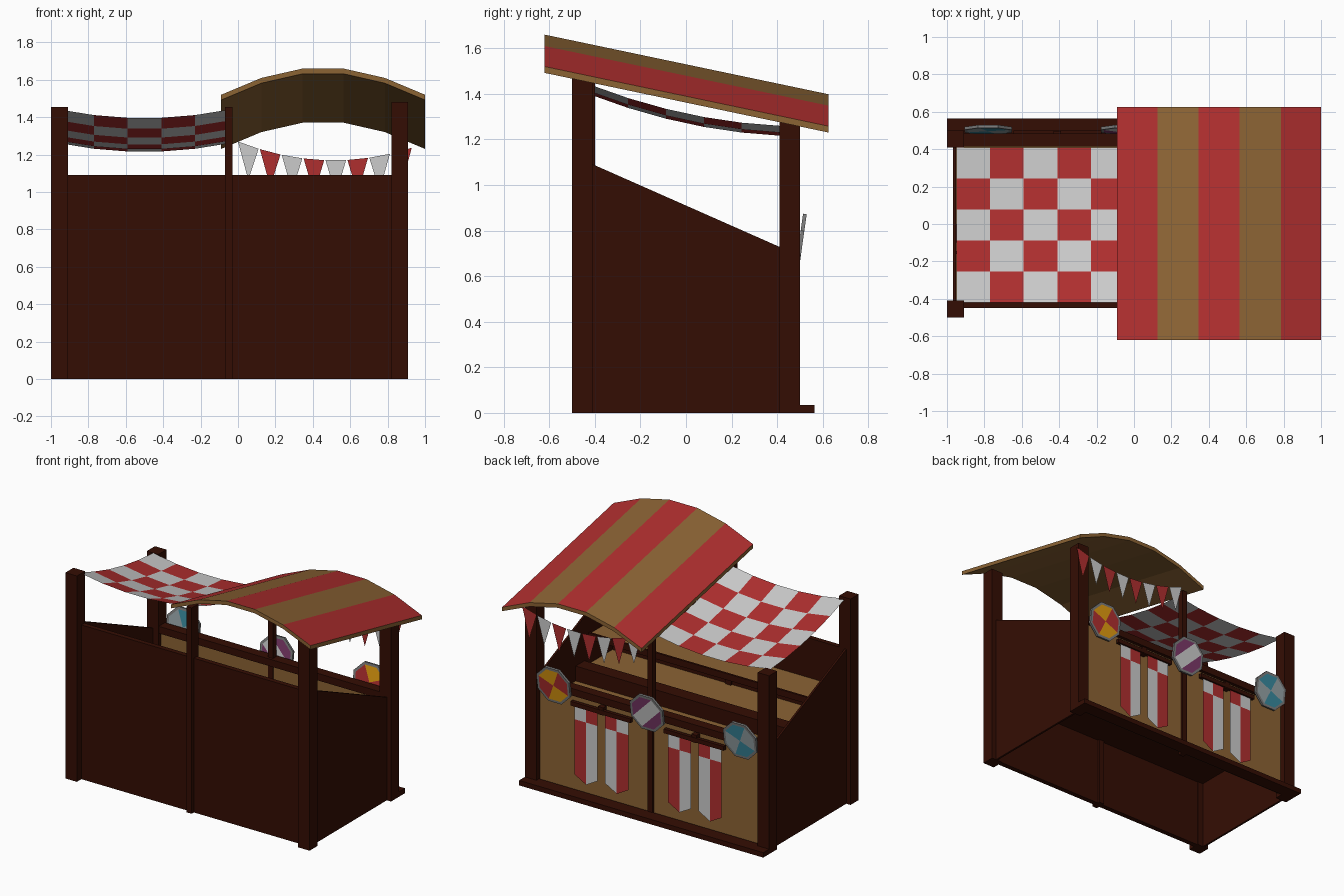
import bpy, math
from mathutils import Matrix, Vector

if "Cube" in bpy.data.objects:
    bpy.data.objects.remove(bpy.data.objects["Cube"])


def mat(name, rgb):
    m = bpy.data.materials.new(name)
    m.diffuse_color = (*rgb, 1)
    m.use_nodes = True
    m.node_tree.nodes["Principled BSDF"].inputs["Base Color"].default_value = m.diffuse_color
    return m


WOOD = mat("dark_wood", (0.034, 0.004, 0.001))
TAN = mat("tan_wood", (0.26, 0.125, 0.034))
RED = mat("red_cloth", (0.43, 0.028, 0.028))
WHITE = mat("white_cloth", (0.58, 0.58, 0.58))
TEAL = mat("teal_paint", (0.04, 0.25, 0.34))
PALE = mat("pale_paint", (0.3, 0.36, 0.38))
GOLD = mat("gold_paint", (0.75, 0.33, 0.005))
PURPLE = mat("purple_paint", (0.2, 0.04, 0.14))
GREY = mat("grey_rim", (0.2, 0.2, 0.2))


def mesh(name, verts, faces, mats, idx=None):
    me = bpy.data.meshes.new(name)
    me.from_pydata(verts, [], faces)
    for m in mats:
        me.materials.append(m)
    for p, i in zip(me.polygons, idx or [0] * len(faces)):
        p.material_index = i
    ob = bpy.data.objects.new(name, me)
    bpy.context.collection.objects.link(ob)
    return ob


def box(name, x0, x1, y0, y1, z0, z1, m=WOOD):
    v = [(x, y, z) for x in (x0, x1) for y in (y0, y1) for z in (z0, z1)]
    f = [(0, 1, 3, 2), (4, 6, 7, 5), (0, 4, 5, 1), (2, 3, 7, 6), (0, 2, 6, 4), (1, 5, 7, 3)]
    return mesh(name, v, f, [m])


# Corner and middle posts
for side, x, zf, zb in (("left", -1, 1.455, 1.26), ("right", 0.82, 1.48, 1.28)):
    box(f"{side}_front_post", x, x + 0.09, -0.5, -0.41, 0, zf)
    box(f"{side}_back_post", x, x + 0.09, 0.41, 0.5, 0, zb)
box("middle_front_post", -0.07, -0.03, -0.475, -0.4, 0, 1.455)
box("middle_back_post", -0.07, -0.03, 0.435, 0.475, 0, 1.27)

# Front wall and sloping side walls
box("front_wall", -0.955, 0.865, -0.45, -0.415, 0, 1.09)
for side, x in (("left", -0.967), ("right", 0.863)):
    prof = [(-0.43, 0), (0.43, 0), (0.43, 0.72), (-0.43, 1.1)]
    v = [(x + d, y, z) for d in (0, 0.014) for y, z in prof]
    f = [(3, 2, 1, 0), (4, 5, 6, 7)] + [(i, (i + 1) % 4, (i + 1) % 4 + 4, i + 4) for i in range(4)]
    mesh(f"{side}_wall", v, f, [WOOD])

# Counter side: panel, rail and base board
box("counter_panel", -0.95, 0.86, 0.44, 0.46, 0.02, 0.71, TAN)
box("counter_rail", -0.95, 0.86, 0.415, 0.485, 0.70, 0.75)
box("base_board", -1, 0.91, 0.47, 0.565, 0, 0.035)

# Display shelves inside: open upper shelf, lipped middle step, low tray
box("upper_shelf", -0.953, 0.863, -0.415, -0.16, 0.785, 0.81, TAN)
box("upper_shelf_lip", -0.953, 0.863, -0.16, -0.145, 0.775, 0.82)
box("shelf_base", -0.953, 0.863, -0.415, 0.44, 0.49, 0.51)
box("middle_shelf", -0.953, 0.863, -0.415, -0.1, 0.51, 0.6, TAN)
box("middle_shelf_lip", -0.953, 0.863, -0.1, 0.0, 0.51, 0.64)
box("lower_shelf", -0.953, 0.863, 0.0, 0.44, 0.51, 0.535, TAN)

# Arched striped roof, sheared down towards the counter
arch = [(-0.09, 1.52), (0.125, 1.61), (0.345, 1.66), (0.565, 1.66), (0.785, 1.61), (1.0, 1.52)]
v = [(x, y, z - t - 0.21 * (y + 0.62)) for y in (-0.62, 0.625) for t in (0, 0.028) for x, z in arch]
f, idx = [], []
for i in range(5):
    f += [(i, i + 1, i + 13, i + 12), (i + 7, i + 6, i + 18, i + 19),
          (i, i + 6, i + 7, i + 1), (i + 12, i + 13, i + 19, i + 18)]
    idx += [i % 2, 1, 1, 1]
f += [(0, 12, 18, 6), (5, 11, 23, 17)]
mesh("arched_roof", v, f, [RED, TAN], idx + [1, 1])

# Sagging checked awning
v, f, idx = [], [], []
for j in range(6):
    for i in range(6):
        s, t = i / 5, j / 5
        sag = 0.045 * 4 * s * (1 - s) + 0.035 * 4 * t * (1 - t)
        v.append((-0.95 + 0.9 * s, -0.42 + 0.83 * t, 1.44 - 0.18 * t - sag))
for j in range(5):
    for i in range(5):
        a = j * 6 + i
        f.append((a, a + 1, a + 7, a + 6))
        idx.append((i + j) % 2)
mesh("checked_awning", v, f, [WHITE, RED], idx)


# Bunting on a sagging line
def line_z(x):
    s = x / 0.94
    return 1.27 - 0.03 * s - 0.085 * 4 * s * (1 - s)


v, f, idx = [], [], []
for i in range(8):
    a = i * 0.117
    b = a + 0.11
    v += [(a, 0.503, line_z(a)), (b, 0.503, line_z(b)), ((a + b) / 2, 0.503, line_z((a + b) / 2) - 0.185)]
    f.append((3 * i, 3 * i + 1, 3 * i + 2))
    idx.append(i % 2)
mesh("bunting", v, f, [WHITE, RED], idx)


# Hanging bars with pairs of pointed banners
def banner(name, x, flip):
    v = [(x + dx, 0.488, z - (0.05 if z < 0.3 and dx == 0 else 0))
         for z in (0.65, 0.54, 0.15) for dx in (-0.09, 0, 0.09)]
    f = [(0, 1, 4, 3), (1, 2, 5, 4), (3, 4, 7, 6), (4, 5, 8, 7)]
    mesh(name, v, f, [WHITE, RED], [1, 0, 0, 1] if flip else [0, 1, 1, 0])


for n, cx in enumerate((0.32, -0.41)):
    box(f"banner_bar_{n}", cx - 0.235, cx + 0.235, 0.475, 0.5, 0.635, 0.665)
    box(f"banner_bracket_{n}", cx - 0.02, cx + 0.02, 0.455, 0.497, 0.63, 0.685)
    banner(f"banner_{n}_a", cx + 0.12, True)
    banner(f"banner_{n}_b", cx - 0.12, False)


# Octagonal painted shields, tilted, painted on both faces
def shield(name, x, c1, c2, striped):
    R, r, h = 0.138, 0.119, 0.008
    ring = [(math.cos(math.radians(22.5 + 45 * k)), math.sin(math.radians(22.5 + 45 * k))) for k in range(8)]
    v = [(c * q, y, s * q) for y in (-h, h) for q in (R, r) for c, s in ring]
    f, idx = [], []
    for k in range(8):
        m = (k + 1) % 8
        f += [(k, m, m + 16, k + 16), (k, k + 8, m + 8, m), (k + 16, m + 16, m + 24, k + 24)]
        idx += [2, 2, 2]
    for o in (8, 24):
        if striped:  # diagonal band across the middle
            for c, col in (((0, 1, 2, 3), 0), ((3, 4, 7, 0), 1), ((4, 5, 6, 7), 0)):
                f.append(tuple(o + (k + 3) % 8 for k in c))
                idx.append(col)
        else:  # alternating quarters
            v.append((0, -h if o == 8 else h, 0))
            for k in range(8):
                f.append((o + k, o + (k + 1) % 8, len(v) - 1))
                idx.append((k // 2) % 2)
    ob = mesh(name, v, f, [c1, c2, GREY], idx)
    ob.data.transform(Matrix.Translation(Vector((x, 0.504, 0.747))) @ Matrix.Rotation(math.radians(-8), 4, 'X'))


shield("gold_shield", 0.68, GOLD, RED, False)
shield("purple_shield", -0.05, PURPLE, WHITE, True)
shield("teal_shield", -0.78, TEAL, PALE, False)
